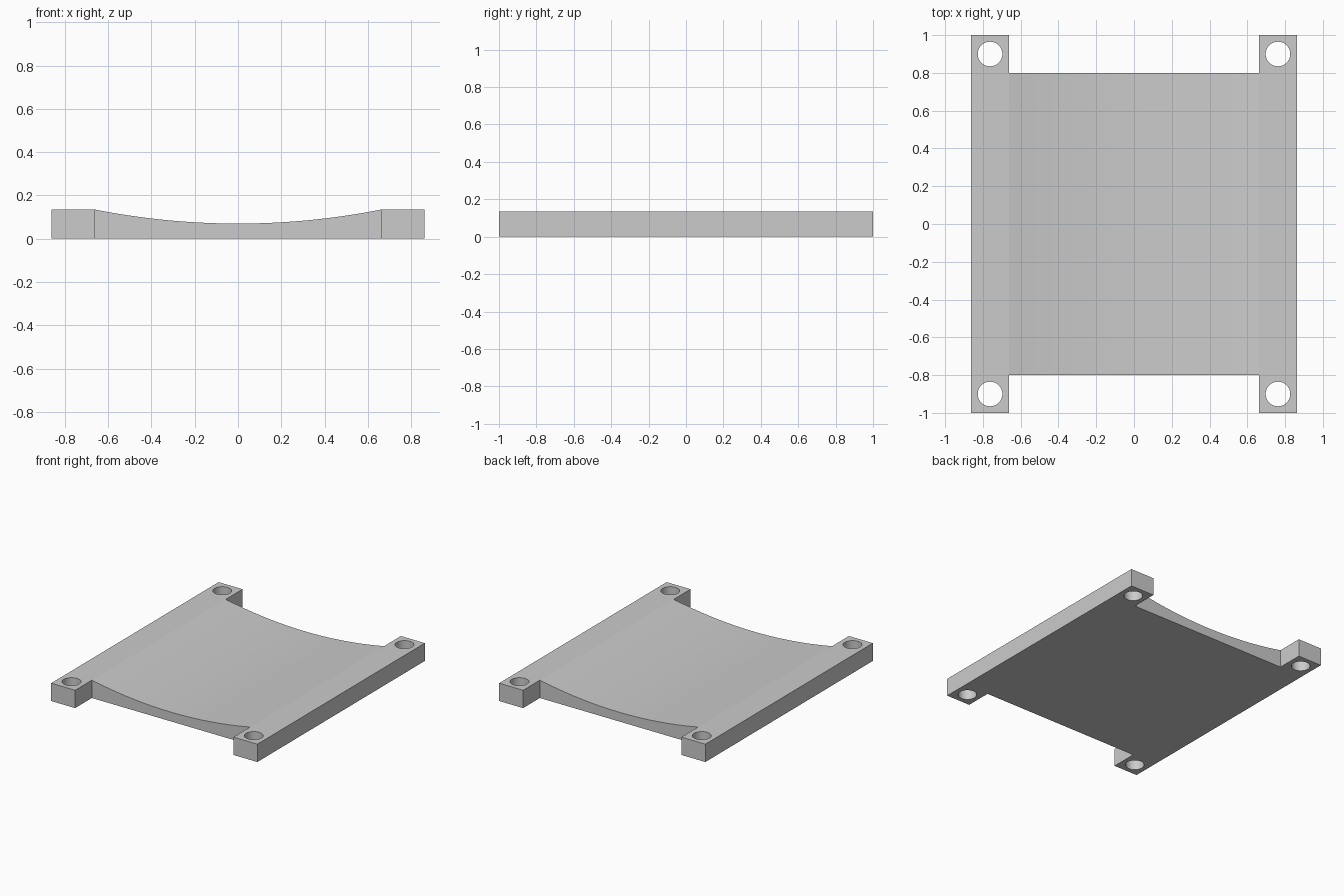
import bpy, bmesh, math
from mathutils import Matrix

cube = bpy.data.objects.get("Cube")
if cube:
    bpy.data.objects.remove(cube, do_unlink=True)

HALF_W, INNER, HEIGHT, DIP = 0.862, 0.662, 0.135, 0.07
HALF_L, PANEL_L = 1.0, 0.8
HOLE_X, HOLE_Y, HOLE_R = 0.762, 0.9, 0.065
ARC_STEPS = 48

grey = bpy.data.materials.new("plain grey")
grey.use_nodes = True
colour = (0.6, 0.6, 0.6, 1)
grey.diffuse_color = colour
grey.node_tree.nodes["Principled BSDF"].inputs["Base Color"].default_value = colour


def make_object(name, bm):
    bmesh.ops.recalc_face_normals(bm, faces=bm.faces)
    mesh = bpy.data.meshes.new(name)
    bm.to_mesh(mesh)
    bm.free()
    mesh.materials.append(grey)
    obj = bpy.data.objects.new(name, mesh)
    bpy.context.collection.objects.link(obj)
    return obj


# Dished cross-section: flat rails joined by a shallow circular arc
sag = HEIGHT - DIP
radius = (INNER ** 2 + sag ** 2) / (2 * sag)
profile = [(-HALF_W, 0), (HALF_W, 0), (HALF_W, HEIGHT)]
for i in range(ARC_STEPS + 1):
    x = INNER * (1 - 2 * i / ARC_STEPS)
    profile.append((x, DIP + radius - math.sqrt(radius ** 2 - x ** 2)))
profile.append((-HALF_W, HEIGHT))

# Extrude it along the full length
bm = bmesh.new()
end = bm.faces.new([bm.verts.new((x, -HALF_L, z)) for x, z in profile])
side = bmesh.ops.extrude_face_region(bm, geom=[end])
moved = [v for v in side["geom"] if isinstance(v, bmesh.types.BMVert)]
bmesh.ops.translate(bm, verts=moved, vec=(0, 2 * HALF_L, 0))
plate = make_object("dished_mounting_plate", bm)

# Cutters: end notches between the lugs, and a bolt hole in each lug
bm = bmesh.new()
notch = 0.4
for sy in (-1, 1):
    bmesh.ops.create_cube(bm, size=1, matrix=Matrix.Translation((0, sy * (PANEL_L + notch / 2), 0))
                          @ Matrix.Diagonal((2 * INNER, notch, 1, 1)))
    for sx in (-1, 1):
        bmesh.ops.create_cone(bm, cap_ends=True, segments=48, radius1=HOLE_R, radius2=HOLE_R, depth=1,
                              matrix=Matrix.Translation((sx * HOLE_X, sy * HOLE_Y, 0)))
cutter = make_object("notch_and_hole_cutter", bm)
cutter.hide_render = True

# Cut, then discard the cutter
cut = plate.modifiers.new("cut", "BOOLEAN")
cut.operation, cut.solver, cut.object = "DIFFERENCE", "EXACT", cutter
bpy.context.view_layer.objects.active = plate
plate.select_set(True)
bpy.ops.object.modifier_apply(modifier=cut.name)
bpy.data.objects.remove(cutter, do_unlink=True)

# Smooth dish and holes, crisp corners
bpy.ops.object.shade_smooth_by_angle(angle=math.radians(9))
